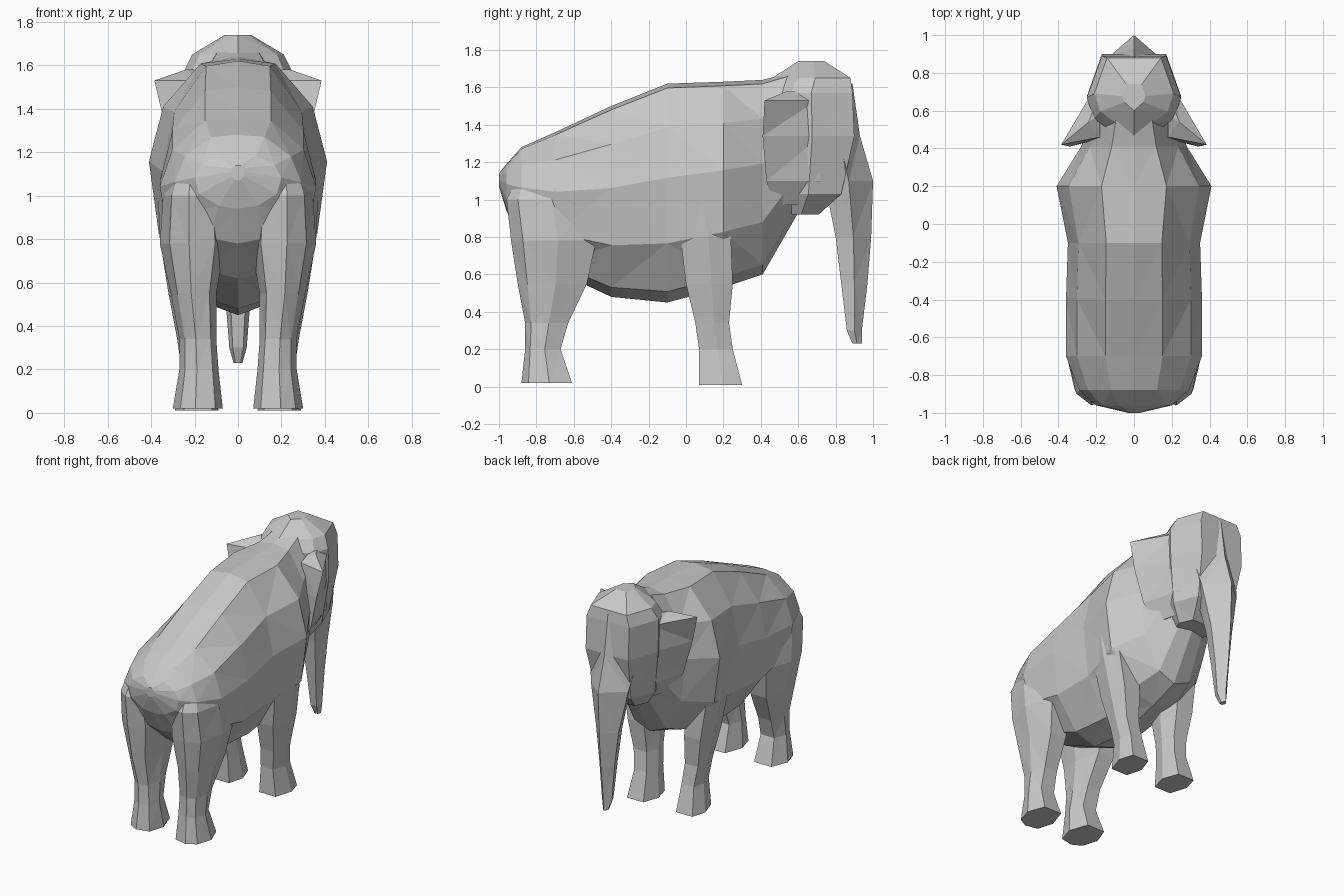
import bpy
import bmesh

default_cube = bpy.data.objects.get("Cube")
if default_cube:
    bpy.data.objects.remove(default_cube, do_unlink=True)

# One plain grey for the whole animal
grey = bpy.data.materials.new("grey hide")
grey.use_nodes = True
grey.diffuse_color = (0.58, 0.58, 0.58, 1)
grey.node_tree.nodes["Principled BSDF"].inputs["Base Color"].default_value = grey.diffuse_color


def loft(name, rings):
    """Skin a list of equally long point rings, cap both ends and facet the result."""
    bm = bmesh.new()
    loops = [[bm.verts.new(point) for point in ring] for ring in rings]
    count = len(loops[0])
    for lower, upper in zip(loops, loops[1:]):
        for i in range(count):
            j = (i + 1) % count
            bm.faces.new((lower[i], lower[j], upper[j], upper[i]))
    bm.faces.new(loops[0])
    bm.faces.new(loops[-1])
    bmesh.ops.triangulate(bm, faces=bm.faces[:], quad_method='SHORT_EDGE')
    bmesh.ops.recalc_face_normals(bm, faces=bm.faces[:])
    mesh = bpy.data.meshes.new(name)
    bm.to_mesh(mesh)
    bm.free()
    mesh.materials.append(grey)
    part = bpy.data.objects.new(name, mesh)
    bpy.context.collection.objects.link(part)
    return part


def upright_ring(y, top, bottom, width, half_profile):
    """Symmetric cross-section standing across the length of the animal."""
    height = top - bottom
    right = [(u * width, y, bottom + v * height) for u, v in half_profile]
    left = [(-x, y, z) for x, y, z in reversed(right[1:-1])]
    return right + left


def flat_ring(z, x_in, x_out, y_back, y_front, outline, side=1):
    """Level cross-section fitted to a box, mirrored by side."""
    cx, rx = (x_in + x_out) / 2, (x_out - x_in) / 2
    cy, ry = (y_back + y_front) / 2, (y_front - y_back) / 2
    return [(side * (cx + u * rx), cy + v * ry, z) for u, v in outline]


# Barrel body from rump through the neck into the head
barrel = [(0, 1), (0.42, 0.98), (0.84, 0.8), (1, 0.57), (0.89, 0.27), (0.45, 0.05), (0, 0)]
body_sections = [
    # y, top, bottom, half width
    (-1.0, 1.14, 1.07, 0.03),
    (-0.96, 1.19, 0.94, 0.2),
    (-0.88, 1.28, 0.78, 0.29),
    (-0.7, 1.36, 0.62, 0.36),
    (-0.4, 1.5, 0.48, 0.36),
    (-0.1, 1.62, 0.45, 0.35),
    (0.2, 1.63, 0.53, 0.41),
    (0.41, 1.64, 0.6, 0.28),
    (0.6, 1.69, 0.93, 0.21),
]
loft("body", [upright_ring(*section, barrel) for section in body_sections])

# Head stacked from jaw to crown, pointed at the nape and narrower at the brow
skull = [(0, -1), (0.85, -0.35), (1, 0.1), (0.68, 1), (-0.68, 1), (-1, 0.1), (-0.85, -0.35)]
head_sections = [
    # z, half width, back y, front y
    (0.92, 0.13, 0.5, 0.71),
    (1.03, 0.21, 0.44, 0.83),
    (1.34, 0.25, 0.4, 0.9),
    (1.57, 0.25, 0.4, 0.89),
    (1.65, 0.21, 0.46, 0.88),
    (1.74, 0.06, 0.6, 0.74),
]
loft("head", [flat_ring(z, -w, w, back, front, skull) for z, w, back, front in head_sections])

# Trunk hanging from the face, with a ridge along its front
ridge = [(-0.6, -1), (0.6, -1), (1, 0), (0, 1), (-1, 0)]
trunk_sections = [
    (0.23, 0.02, 0.89, 0.94),
    (0.3, 0.04, 0.86, 0.94),
    (0.55, 0.06, 0.83, 0.97),
    (0.8, 0.09, 0.8, 0.99),
    (1.1, 0.15, 0.74, 1.0),
    (1.34, 0.19, 0.7, 0.93),
    (1.62, 0.17, 0.7, 0.89),
]
loft("trunk", [flat_ring(z, -w, w, back, front, ridge) for z, w, back, front in trunk_sections])

# Legs: z, inner x, outer x, back y, front y
haunch = [(-0.7, -0.85), (0.1, -1), (0.7, -0.72), (1, 0.1), (0.6, 1), (-0.6, 1), (-1, 0)]
rear_leg = [
    (0.02, 0.07, 0.3, -0.88, -0.61),
    (0.2, 0.09, 0.27, -0.86, -0.67),
    (0.34, 0.1, 0.27, -0.86, -0.63),
    (0.55, 0.1, 0.31, -0.9, -0.53),
    (0.78, 0.06, 0.36, -0.935, -0.48),
    (1.0, 0.08, 0.345, -0.96, -0.52),
    (1.16, 0.14, 0.28, -0.88, -0.62),
]
shoulder = [(-0.7, -1), (0.6, -1), (1, 0.1), (0.7, 1), (-0.6, 1), (-1, 0)]
front_leg = [
    (0.01, 0.09, 0.29, 0.07, 0.3),
    (0.2, 0.11, 0.26, 0.07, 0.25),
    (0.34, 0.12, 0.28, 0.05, 0.23),
    (0.55, 0.12, 0.32, 0.0, 0.25),
    (0.8, 0.13, 0.36, -0.03, 0.24),
    (1.06, 0.2, 0.37, -0.07, 0.2),
]

# Ears: flaps growing out of the cheek to a swept-back tip
ear_sections = [
    # z, tip x, tip y, cheek x, cheek y
    (0.97, 0.2, 0.47, 0.16, 0.6),
    (1.1, 0.28, 0.43, 0.2, 0.72),
    (1.34, 0.34, 0.41, 0.22, 0.72),
    (1.53, 0.385, 0.42, 0.22, 0.7),
    (1.58, 0.24, 0.54, 0.2, 0.64),
]

for side, label in ((1, "left"), (-1, "right")):
    loft(f"{label}_rear_leg", [flat_ring(*section, haunch, side) for section in rear_leg])
    loft(f"{label}_front_leg", [flat_ring(*section, shoulder, side) for section in front_leg])
    ear_rings = []
    for z, tip_x, tip_y, cheek_x, cheek_y in ear_sections:
        inner = (side * 0.18, tip_y + 0.04, z)
        ear_rings.append([(side * cheek_x, cheek_y, z), (side * tip_x, tip_y, z), inner])
    loft(f"{label}_ear", ear_rings)
